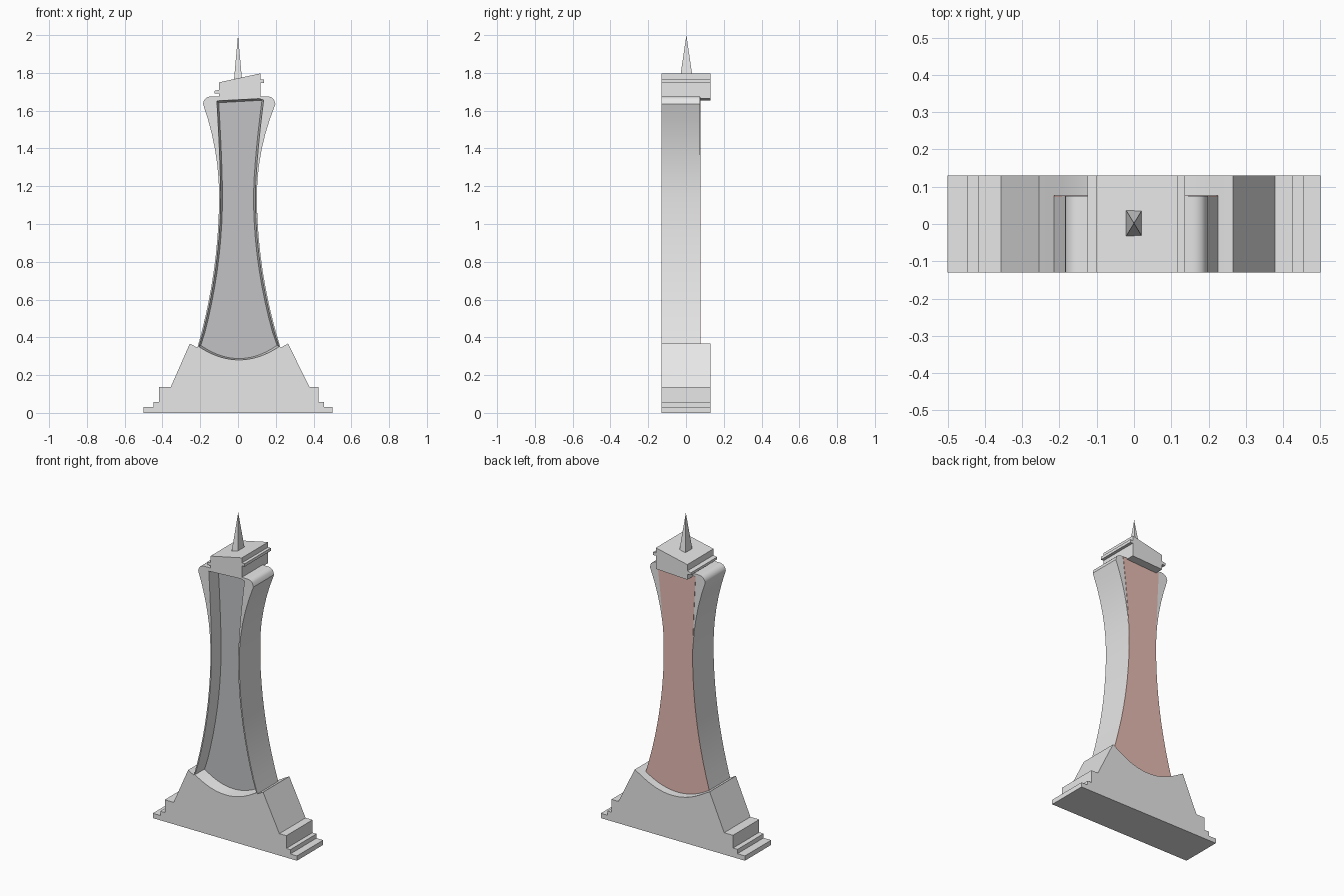
import bpy, bmesh, math

if "Cube" in bpy.data.objects:
    bpy.data.objects.remove(bpy.data.objects["Cube"])


def material(name, color):
    m = bpy.data.materials.new(name)
    m.use_nodes = True
    m.diffuse_color = color
    m.node_tree.nodes["Principled BSDF"].inputs["Base Color"].default_value = color
    return m


STONE = material("pale stone", (0.8, 0.8, 0.8, 1))
GLASS = material("grey panel", (0.54, 0.545, 0.56, 1))
CLAY = material("clay pink", (0.8, 0.5, 0.45, 1))

FRONT, BACK, TOWER_BACK = -0.13, 0.13, 0.075
WAIST, FOOT = 1.15, 0.345


def loft(name, layers, mats, last_cap=0):
    """Skin a stack of (outline, y) layers and cap both ends."""
    bm = bmesh.new()
    rings = [[bm.verts.new((x, y, z)) for x, z in pts] for pts, y in layers]
    n = len(rings[0])
    for a, b in zip(rings, rings[1:]):
        for i in range(n):
            j = (i + 1) % n
            bm.faces.new((a[i], a[j], b[j], b[i]))
    bm.faces.new(rings[0][::-1])
    end = bm.faces.new(rings[-1])
    bmesh.ops.recalc_face_normals(bm, faces=bm.faces)
    end.material_index = last_cap
    mesh = bpy.data.meshes.new(name)
    bm.to_mesh(mesh)
    bm.free()
    for m in mats:
        mesh.materials.append(m)
    mesh.shade_smooth()
    mesh.set_sharp_from_angle(angle=math.radians(30))
    obj = bpy.data.objects.new(name, mesh)
    bpy.context.collection.objects.link(obj)
    return obj


def arc(inset=0.0, steps=20):
    """Saddle curve between tower and base, from right to left."""
    a, b = 0.225 - inset, -0.215 + inset
    pts = []
    for i in range(steps + 1):
        t = i / steps
        bow = 1 - (2 * t - 1) ** 2
        pts.append((a + (b - a) * t, FOOT + inset * 0.7 - 0.07 * bow))
    return pts


def side(sign, foot, top_x, top_z, waist, power, steps=16):
    """One concave edge from foot to top."""
    pts = []
    for i in range(steps + 1):
        z = FOOT + (top_z - FOOT) * i / steps
        if z < WAIST:
            x = waist + (foot - waist) * ((WAIST - z) / (WAIST - FOOT)) ** 2
        else:
            x = waist + (top_x - waist) * ((z - WAIST) / (top_z - WAIST)) ** power
        pts.append((sign * x, z))
    return pts


def corner(cx, cz, r, start, steps=5):
    return [(cx + r * math.cos(math.radians(start - 90 * i / steps)),
             cz + r * math.sin(math.radians(start - 90 * i / steps)))
            for i in range(1, steps + 1)]


def tower_outline():
    left = side(-1, 0.215, 0.185, 1.635, 0.1, 2)
    right = side(1, 0.225, 0.198, 1.635, 0.1, 2)
    top = corner(-0.145, 1.635, 0.04, 180) + corner(0.158, 1.635, 0.04, 90 + 18)[:-1]
    return left + top + right[::-1] + arc()[1:-1]


def opening_outline(inset):
    left = side(-1, 0.215 - inset, 0.12 - inset, 1.66 - inset, 0.1 - inset, 1.5)
    right = side(1, 0.225 - inset, 0.145 - inset, 1.673 - inset, 0.1 - inset, 1.5)
    (ax, az), (bx, bz) = left[-1], right[-1]
    top = [(ax + (bx - ax) * i / 10, az + (bz - az) * i / 10) for i in range(1, 10)]
    low = arc(inset)
    left[0], right[0] = low[-1], low[0]
    return left + top + right[::-1] + low[1:-1]


# Tower shaft with a deep tapered recess and a grey panel at its floor
outer = tower_outline()
loft("tower_shaft", [(outer, TOWER_BACK), (outer, FRONT),
                     (opening_outline(0.008), FRONT),
                     (opening_outline(0.018), -0.05)], [STONE, GLASS], 1)

# Thin coloured plate on the rear of the shaft
plate = opening_outline(0.0)
loft("rear_panel", [(plate, TOWER_BACK - 0.002), (plate, TOWER_BACK + 0.002)], [CLAY])

# Stepped base with a curved saddle
base = [(-0.5, 0), (-0.5, 0.03), (-0.448, 0.03), (-0.448, 0.057),
        (-0.417, 0.057), (-0.417, 0.137), (-0.356, 0.137), (-0.255, 0.367)]
base += arc()[::-1]
base += [(0.265, 0.367), (0.378, 0.137), (0.426, 0.137), (0.426, 0.057),
         (0.454, 0.057), (0.454, 0.03), (0.5, 0.03), (0.5, 0)]
loft("stepped_base", [(base, FRONT), (base, BACK)], [STONE])

# Slanted cap with a small ledge on each side
cap = [(-0.1, 1.655), (-0.1, 1.69), (-0.125, 1.69), (-0.125, 1.705),
       (-0.1, 1.71), (-0.1, 1.75), (0.118, 1.797), (0.118, 1.765),
       (0.137, 1.765), (0.137, 1.747), (0.118, 1.747), (0.118, 1.665)]
loft("slanted_cap", [(cap, FRONT), (cap, BACK)], [STONE])

# Four-sided spire
bm = bmesh.new()
tip = bm.verts.new((0, 0.002, 2))
foot = [bm.verts.new((sx * 0.022, 0.002 + sy * 0.036, 1.755))
        for sx, sy in ((-1, -1), (1, -1), (1, 1), (-1, 1))]
for i in range(4):
    bm.faces.new((foot[i], foot[(i + 1) % 4], tip))
bm.faces.new(foot[::-1])
mesh = bpy.data.meshes.new("spire")
bm.to_mesh(mesh)
bm.free()
mesh.materials.append(STONE)
bpy.context.collection.objects.link(bpy.data.objects.new("spire", mesh))
